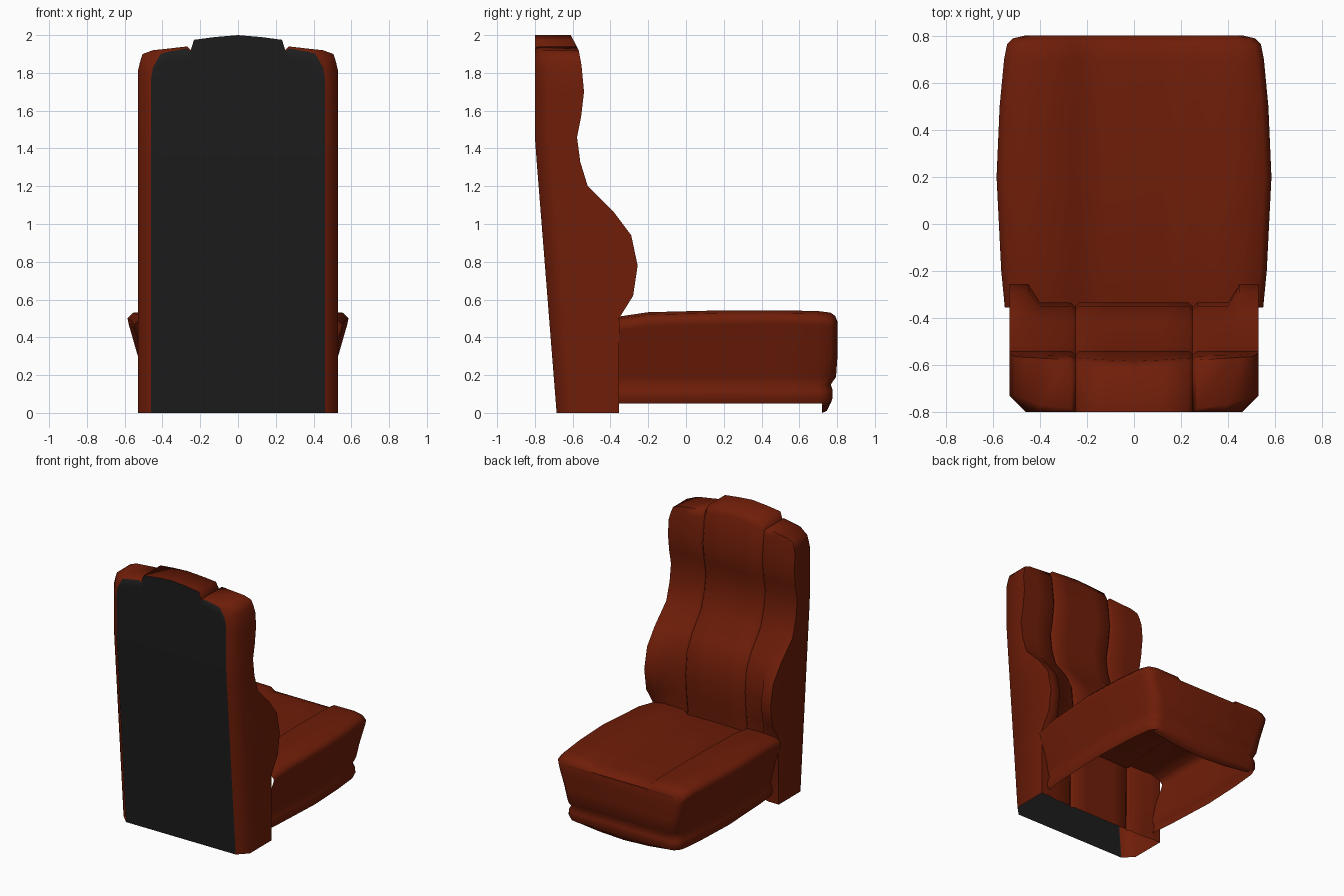
import bpy, bmesh, math

if "Cube" in bpy.data.objects:
    bpy.data.objects.remove(bpy.data.objects["Cube"])


def material(name, rgb):
    m = bpy.data.materials.new(name)
    m.use_nodes = True
    m.diffuse_color = (*rgb, 1)
    m.node_tree.nodes["Principled BSDF"].inputs["Base Color"].default_value = (*rgb, 1)
    return m


leather = material("russet leather", (0.16, 0.0125, 0.0025))
backing = material("charcoal backing", (0.012, 0.012, 0.012))


def interp(table, t):
    """Piecewise linear lookup in a list of (key, value)."""
    for (a, va), (b, vb) in zip(table, table[1:]):
        if t <= b:
            return va + (vb - va) * max(0, t - a) / (b - a)
    return table[-1][1]


def grid(bm, columns, mat=0):
    """Skin a list of equally long point columns; returns the vertices."""
    vs = [[bm.verts.new(p) for p in col] for col in columns]
    for a, b in zip(vs, vs[1:]):
        for i in range(len(a) - 1):
            bm.faces.new((a[i], b[i], b[i + 1], a[i + 1])).material_index = mat
    return vs


def mirrored(points):
    """Complete a half section that ends on the centre line."""
    return points + [(-p[0], *p[1:]) for p in reversed(points[:-1])]


def mirrored_columns(half):
    """Complete half a set of columns, the last one on the centre line."""
    return half + [[(-x, y, z) for x, y, z in col] for col in reversed(half[:-1])]


def finish(bm, name, mats):
    bmesh.ops.remove_doubles(bm, verts=bm.verts, dist=0.0005)
    bmesh.ops.recalc_face_normals(bm, faces=bm.faces)
    me = bpy.data.meshes.new(name)
    bm.to_mesh(me)
    bm.free()
    ob = bpy.data.objects.new(name, me)
    bpy.context.collection.objects.link(ob)
    for m in mats:
        me.materials.append(m)
    bpy.ops.object.select_all(action="DESELECT")
    ob.select_set(True)
    bpy.context.view_layer.objects.active = ob
    bpy.ops.object.shade_smooth_by_angle(angle=math.radians(66))


# Backrest: front profiles of the centre and of the side bolsters, and the rear line
CENTRE = [(0, -.365), (.5, -.36), (.62, -.345), (.78, -.335), (.94, -.35), (1.06, -.41),
          (1.2, -.52), (1.33, -.56), (1.46, -.577), (1.57, -.555), (1.7, -.54), (1.84, -.553),
          (1.92, -.568), (2, -.61)]
BOLSTER = [(0, -.355), (.5, -.355), (.62, -.28), (.78, -.256), (.94, -.29), (1.06, -.38), (1.2, -.52)]
REAR = [(0, -.685), (1.45, -.8), (2, -.8)]
LEVELS = [z for z, _ in CENTRE if z <= 1.7]

# Half columns: x, top height, depth offset, is bolster, rear x, rear top height, rear bevel
COLUMNS = [(.53, 1.86, 0, 1, .46, 1.77, .07), (.505, 1.9, 0, 1, .45, 1.83, .07),
           (.45, 1.92, 0, 1, .41, 1.9, .05), (.4, 1.925, 0, 0, .38, 1.91, .03),
           (.27, 1.94, 0, 0, .27, 1.93, .015), (.25, 1.92, -.017, 0, .25, 1.915, 0),
           (.233, 1.975, 0, 0, .233, 1.975, 0), (.12, 1.99, 0, 0, .12, 1.99, 0),
           (0, 2, 0, 0, 0, 2, 0)]


def column(x, top, depth):
    """Vertical run of points; the outermost ones lean in slightly at the top."""
    pts = [(x, depth(z), z) for z in LEVELS + [top - .05, top]]
    pts[-1] = (x - .012 * (x > .52), *pts[-1][1:])
    return pts


def front_column(x, top, dy, bolster):
    return column(x, top, lambda z: interp(BOLSTER if bolster and z <= 1.2 else CENTRE, z) + dy)


def rear_column(x, top, dy=0):
    return column(x, top, lambda z: interp(REAR, z) + dy)


bm = bmesh.new()
fronts = [front_column(*c[:4]) for c in COLUMNS]
rears = [rear_column(c[4], c[5]) for c in COLUMNS]
flanks = [rears[0], rear_column(.53, 1.86, .07)]
grid(bm, mirrored_columns(flanks + fronts))
grid(bm, mirrored_columns(rears), 1)

# Top cap from the padded front, over the rear bevel, to the rear panel
cap = [[f[-1], (f[-1][0], r[-1][1] + c[6], f[-1][2]), r[-1]]
       for f, r, c in zip(fronts, rears, COLUMNS)]
grid(bm, mirrored_columns(cap))
finish(bm, "backrest", [leather, backing])

# Cushion flank: inset from the widest point, height, setback at the front
FLANK = [(.085, .05, .035), (.072, .08, .026), (.075, .12, .026), (.09, .15, .036), (.078, .19, .008),
         (.055, .3, 0), (.006, .47, 0), (0, .5, 0), (.03, .53, 0)]
TOP = [(.44, .543), (.27, .541), (.232, .512), (.12, .514), (0, .516)]
# Stations: y, half width, drop of the top
STATIONS = [(-.355, .55, .033), (-.2, .565, .01), (.2, .585, 0), (.5, .572, 0), (.7, .553, .004),
            (.765, .54, .012), (.79, .515, .03), (.802, .465, .06)]


def cushion_section(y, w, drop):
    pts = [(w - inset, y - back * (y > .75), z - drop * (z > .4)) for inset, z, back in FLANK]
    return mirrored(pts + [(x, y, z - drop) for x, z in TOP])


bm = bmesh.new()
nose = grid(bm, [cushion_section(*s) for s in STATIONS])[-1]
n = len(FLANK)
for i in range(n - 1):
    bm.faces.new((nose[i], nose[i + 1], nose[-2 - i], nose[-1 - i]))
bm.faces.new(nose[n - 1:len(nose) - n + 1])
finish(bm, "cushion", [leather])

# Lip hanging under the cushion's leading edge, deepest in the middle
bm = bmesh.new()
LIP = [(.72, .06), (.72, 0), (.745, .01), (.758, .035), (.766, .06)]
SPANS = [(.42, .04), (.21, .012), (0, 0)]
lip = grid(bm, [[(x, y, z + up * (1 - z / .06)) for y, z in LIP] for x, up in mirrored(SPANS)])
for end in (lip[0], lip[-1]):
    bm.faces.new(end)
finish(bm, "cushion_lip", [leather])
